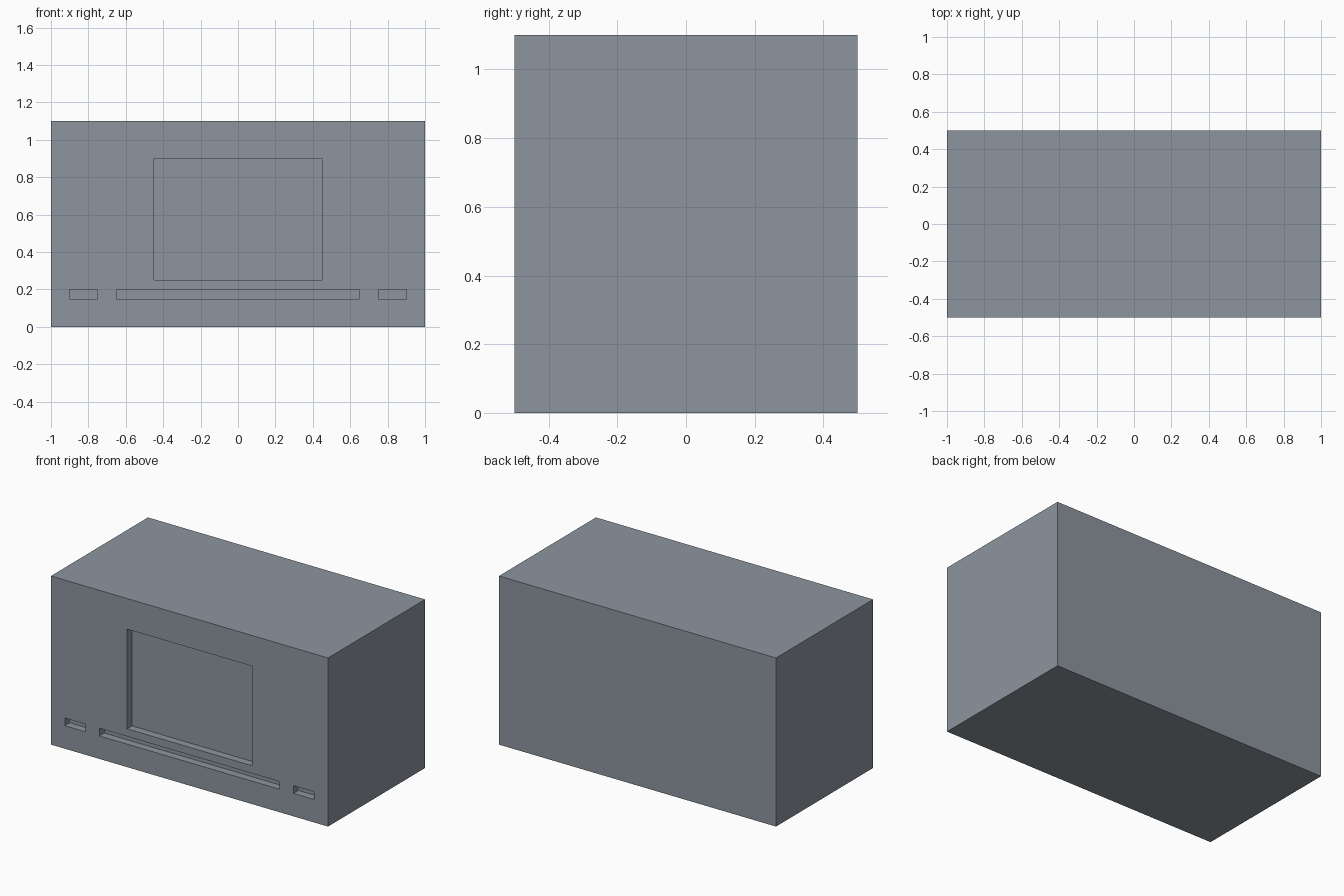
import bpy

if "Cube" in bpy.data.objects:
    bpy.data.objects.remove(bpy.data.objects["Cube"])

# Single flat colour
grey = bpy.data.materials.new("blue_grey")
grey.diffuse_color = (0.262, 0.301, 0.342, 1)
grey.use_nodes = True
grey.node_tree.nodes["Principled BSDF"].inputs["Base Color"].default_value = grey.diffuse_color


def box(name, x, y, z):
    """Axis-aligned box from (min, max) ranges."""
    spans = (x, y, z)
    bpy.ops.mesh.primitive_cube_add(size=1)
    ob = bpy.context.object
    ob.name = name
    for v in ob.data.vertices:
        v.co = [lo + (c + 0.5) * (hi - lo) for c, (lo, hi) in zip(v.co, spans)]
    ob.data.materials.append(grey)
    return ob


# Main casing
casing = box("casing", (-1, 1), (-0.5, 0.5), (0, 1.1))

# Recesses in the front face: name, x range, z range
DEPTH = 0.05
recesses = [
    ("window_cutter", (-0.45, 0.45), (0.25, 0.90)),
    ("long_slot_cutter", (-0.65, 0.65), (0.15, 0.20)),
    ("left_slot_cutter", (-0.90, -0.75), (0.15, 0.20)),
    ("right_slot_cutter", (0.75, 0.90), (0.15, 0.20)),
]
for name, x, z in recesses:
    cutter = box(name, x, (-0.6, -0.5 + DEPTH), z)
    cutter.hide_render = True
    cutter.display_type = 'WIRE'
    cut = casing.modifiers.new(name, 'BOOLEAN')
    cut.operation = 'DIFFERENCE'
    cut.solver = 'EXACT'
    cut.object = cutter
